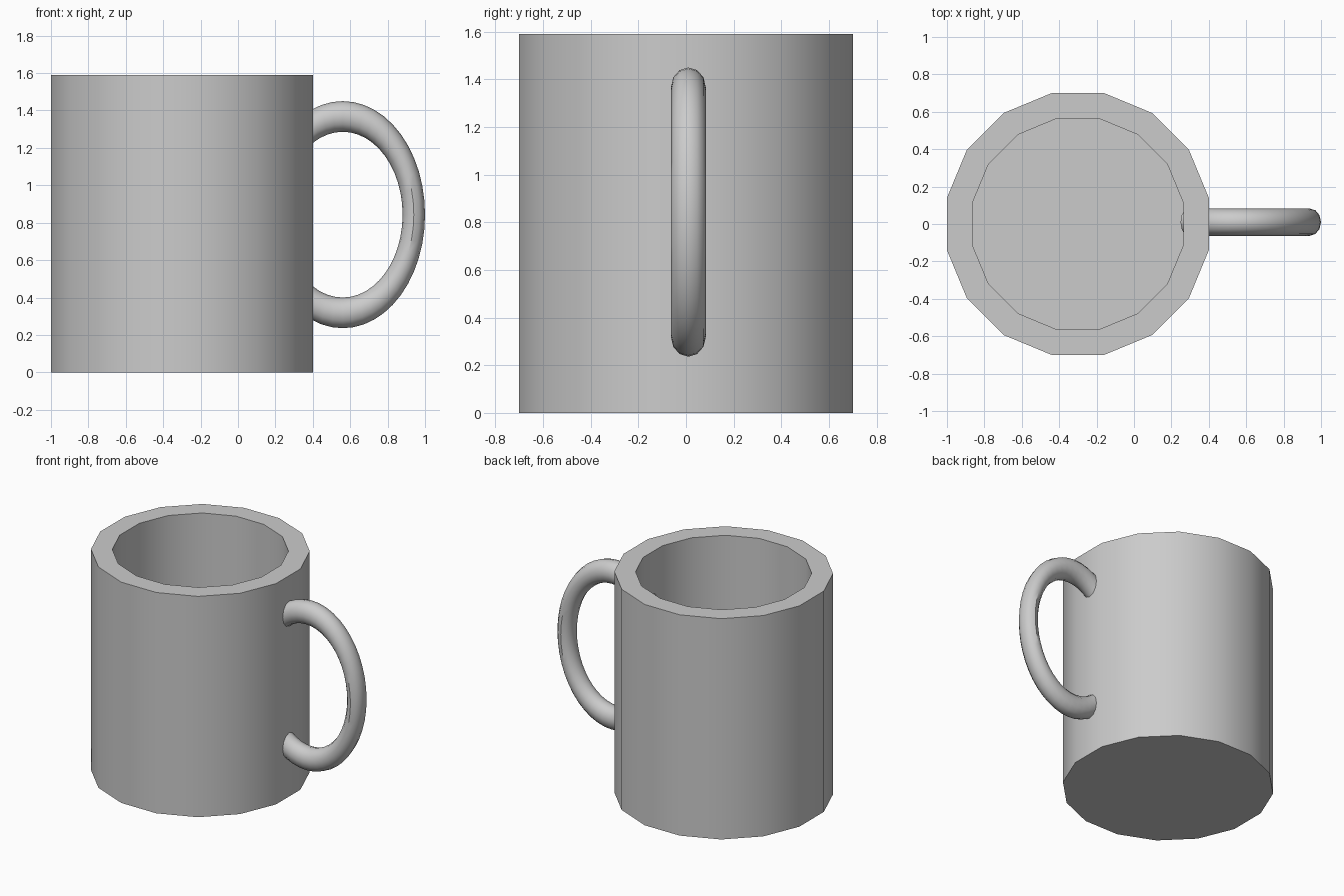
import bpy, bmesh
from math import cos, sin, pi, radians

if "Cube" in bpy.data.objects:
    bpy.data.objects.remove(bpy.data.objects["Cube"])


def make_object(name, rings, close):
    """Skin a sequence of vertex rings and cap both ends if wanted."""
    bm = bmesh.new()
    loops = [[bm.verts.new(p) for p in ring] for ring in rings]
    n = len(loops[0])
    for a, b in zip(loops, loops[1:]):
        for i in range(n):
            j = (i + 1) % n
            bm.faces.new((a[i], a[j], b[j], b[i]))
    if close:
        bm.faces.new(loops[0][::-1])
        bm.faces.new(loops[-1])
    bmesh.ops.recalc_face_normals(bm, faces=bm.faces)
    mesh = bpy.data.meshes.new(name)
    bm.to_mesh(mesh)
    bm.free()
    ob = bpy.data.objects.new(name, mesh)
    bpy.context.collection.objects.link(ob)
    bpy.ops.object.select_all(action='DESELECT')
    ob.select_set(True)
    bpy.context.view_layer.objects.active = ob
    bpy.ops.object.shade_smooth_by_angle(angle=radians(35))
    return ob


# Cup: 16-sided walls, outside then over the rim and down to the inner floor
SIDES, CUP_X = 16, -0.30
profile = [(0.714, 0.0), (0.714, 1.59), (0.575, 1.59), (0.575, 0.14)]
cup_rings = [[(CUP_X + r * cos((i + 0.5) * 2 * pi / SIDES),
               r * sin((i + 0.5) * 2 * pi / SIDES), z) for i in range(SIDES)]
             for r, z in profile]
make_object("cup", cup_rings, True)

# Handle: stretched torus arc whose ends sink into the cup wall
STEPS, TUBE = 36, 12
handle_rings = []
for s in range(STEPS + 1):
    t = radians(-135 + 270 * s / STEPS)
    ring = []
    for k in range(TUBE):
        a = 2 * pi * k / TUBE
        ring.append((0.56 + (0.38 + 0.06 * cos(a)) * cos(t),
                     0.01 + 0.073 * sin(a),
                     0.843 + (0.525 + 0.082 * cos(a)) * sin(t)))
    handle_rings.append(ring)
make_object("handle", handle_rings, True)
